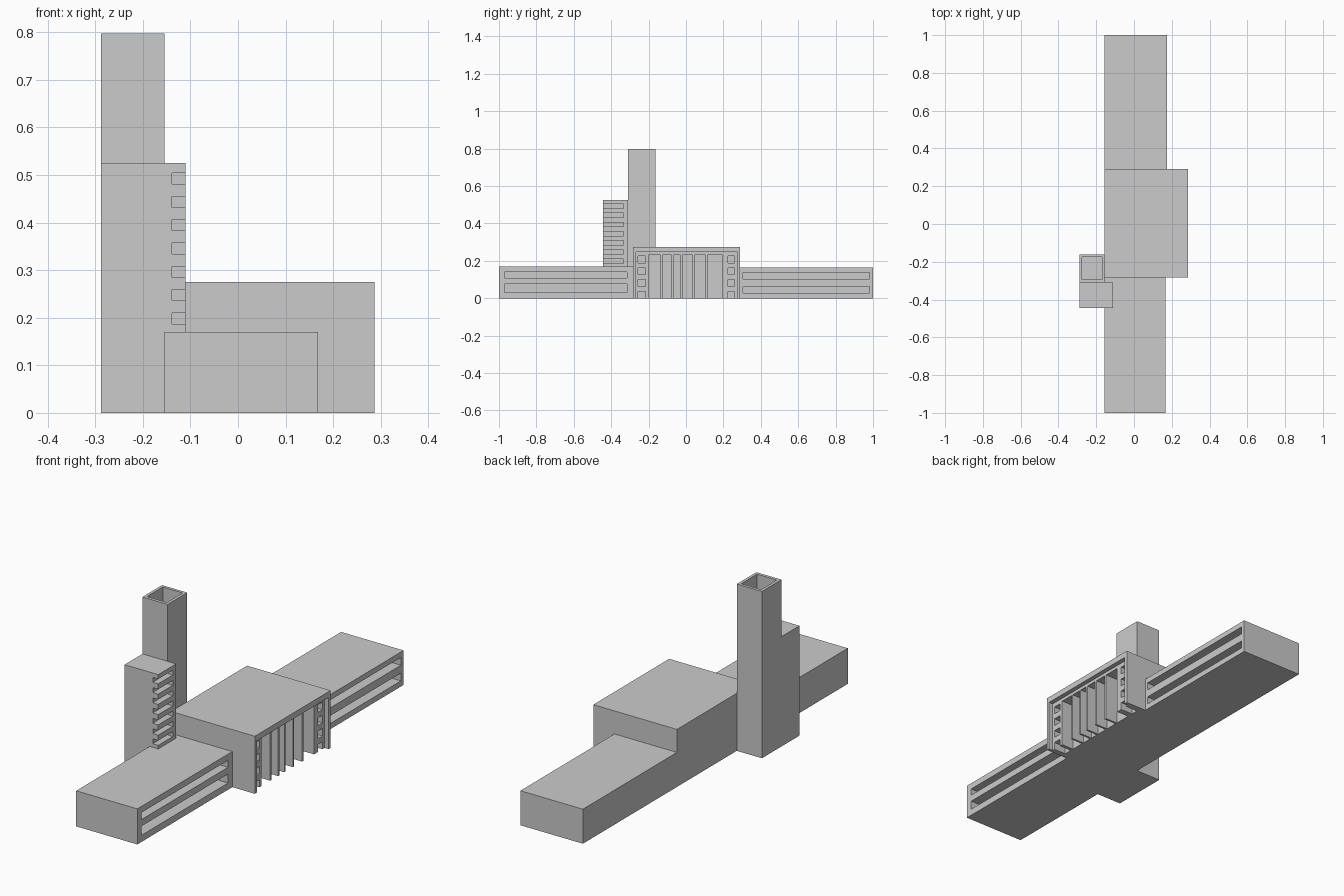
import bpy, bmesh

if "Cube" in bpy.data.objects:
    bpy.data.objects.remove(bpy.data.objects["Cube"])


def boxes(name, spans):
    """One object made of boxes, each (x0, x1, y0, y1, z0, z1)."""
    bm = bmesh.new()
    for x0, x1, y0, y1, z0, z1 in spans:
        for v in bmesh.ops.create_cube(bm, size=1)["verts"]:
            v.co = (x1 if v.co.x > 0 else x0,
                    y1 if v.co.y > 0 else y0,
                    z1 if v.co.z > 0 else z0)
    mesh = bpy.data.meshes.new(name)
    bm.to_mesh(mesh)
    bm.free()
    obj = bpy.data.objects.new(name, mesh)
    bpy.context.collection.objects.link(obj)
    return obj


def cut(obj, spans):
    """Subtract a set of separate boxes, then discard the cutter."""
    cutter = boxes("cutter", spans)
    cutter.hide_render = True
    mod = obj.modifiers.new("cut", "BOOLEAN")
    mod.operation = "DIFFERENCE"
    mod.solver = "EXACT"
    mod.object = cutter
    bpy.context.view_layer.objects.active = obj
    bpy.ops.object.modifier_apply(modifier=mod.name)
    bpy.data.objects.remove(cutter)


# Low wings with two long ribbon windows each
front_wing = boxes("front_wing", [(-0.155, 0.168, -1, -0.283, 0, 0.17)])
cut(front_wing, [(0.07, 0.3, -0.97, -0.315, z0, z1)
                 for z0, z1 in ((0.032, 0.075), (0.107, 0.14))])

back_wing = boxes("back_wing", [(-0.155, 0.175, 0.29, 1, 0, 0.165)])
cut(back_wing, [(0.07, 0.3, 0.305, 0.98, z0, z1)
                for z0, z1 in ((0.027, 0.064), (0.102, 0.139))])

# Central hall: recessed facade inside a projecting frame
hall = boxes("central_hall", [(-0.155, 0.287, -0.283, 0.29, 0, 0.275)])
cut(hall, [(0.265, 0.4, -0.268, 0.275, -0.1, 0.247)])

# Tall bays between fins, and columns of square openings either side
fins = (-0.13, -0.072, -0.024, 0.04, 0.11)
starts = [-0.2] + [y + 0.005 for y in fins]
ends = [y - 0.005 for y in fins] + [0.195]
openings = [(0.2, 0.35, y0, y1, -0.1, 0.232) for y0, y1 in zip(starts, ends)]
for y0, y1 in ((-0.256, -0.217), (0.224, 0.259)):
    for i in range(4):
        z = 0.063 * i
        openings.append((0.2, 0.35, y0, y1, z if i else -0.1, z + 0.036))
cut(hall, openings)

# Stair tower with slots cut into its front corner
stair_tower = boxes("stair_tower", [(-0.288, -0.11, -0.445, -0.31, 0, 0.525)])
cut(stair_tower, [(-0.139, 0, -0.6, -0.335, z, z + 0.023)
                  for z in [0.187 + 0.049 * i for i in range(7)]])

# Tall hollow chimney
chimney = boxes("chimney", [(-0.288, -0.155, -0.31, -0.162, 0, 0.797)])
cut(chimney, [(-0.274, -0.169, -0.295, -0.176, 0.6, 1)])
